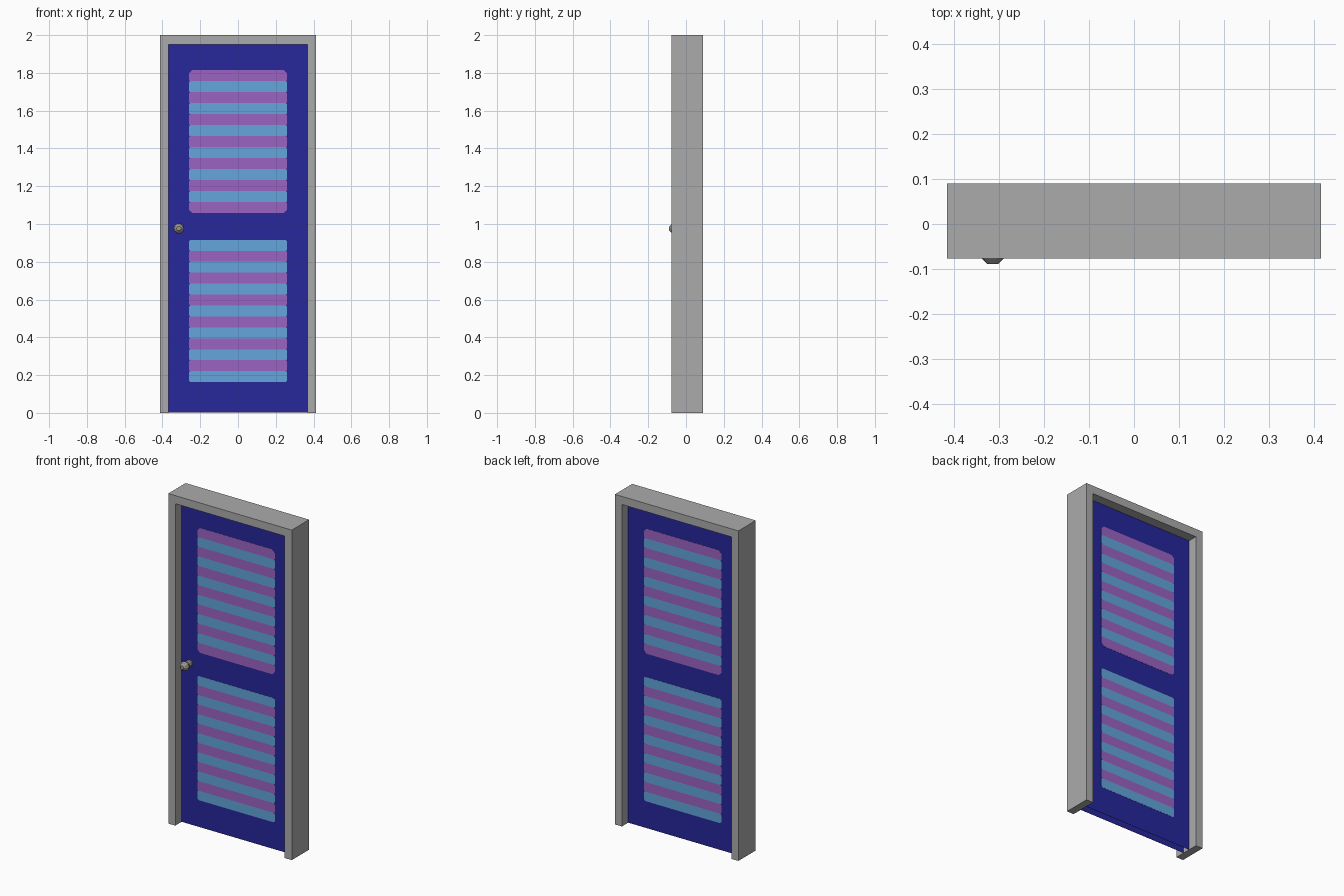
import bpy, bmesh, math
from mathutils import Matrix

if "Cube" in bpy.data.objects:
    bpy.data.objects.remove(bpy.data.objects["Cube"])


def material(name, rgb):
    m = bpy.data.materials.new(name)
    m.diffuse_color = (*rgb, 1)
    m.use_nodes = True
    m.node_tree.nodes["Principled BSDF"].inputs["Base Color"].default_value = m.diffuse_color
    return m


GREY = material("frame grey", (0.41, 0.41, 0.41))
NAVY = material("door navy", (0.02, 0.02, 0.33))
PURPLE = material("slat purple", (0.33, 0.125, 0.54))
BLUE = material("slat blue", (0.125, 0.38, 0.71))
METAL = material("knob metal", (0.33, 0.315, 0.29))


def finish(bm, name, mat):
    bmesh.ops.recalc_face_normals(bm, faces=bm.faces)
    me = bpy.data.meshes.new(name)
    bm.to_mesh(me)
    bm.free()
    me.materials.append(mat)
    ob = bpy.data.objects.new(name, me)
    bpy.context.collection.objects.link(ob)
    return ob


def prism(name, outline, y0, y1, mat):
    """Extrude an outline in x, z from y0 to y1."""
    bm = bmesh.new()
    face = bm.faces.new([bm.verts.new((x, y0, z)) for x, z in outline])
    out = bmesh.ops.extrude_face_region(bm, geom=[face])
    for v in out["geom"]:
        if isinstance(v, bmesh.types.BMVert):
            v.co.y = y1
    return finish(bm, name, mat)


# Door frame: one upside-down U
W, IN, TOP = 0.414, 0.367, 1.951
prism("door_frame",
      [(-W, 0), (-W, 2), (W, 2), (W, 0), (IN, 0), (IN, TOP), (-IN, TOP), (-IN, 0)],
      -0.0765, 0.0895, GREY)

# Hollow door leaf: a thin skin on each side, recessed in the frame
FRONT, BACK, SKIN = -0.017, 0.031, 0.001
leaf = [(-IN, 0.001), (-IN, TOP), (IN, TOP), (IN, 0.001)]
prism("door_front_skin", leaf, FRONT, FRONT + SKIN, NAVY)
prism("door_back_skin", leaf, BACK - SKIN, BACK, NAVY)


# Slats: clipped-corner strips, thin plates on both sides of the leaf
def slat_panel(name, z0, z1, first, second, count=13):
    h = (z1 - z0) / count
    x = 0.26
    for i in range(count):
        a, b = z1 - (i + 1) * h, z1 - i * h
        end = 0.018 if first is PURPLE else 0.009
        ct = end if i == 0 else 0.006
        cb = end if i == count - 1 else 0.006
        outline = [(-x, a + cb), (-x, b - ct), (-x + ct, b), (x - ct, b),
                   (x, b - ct), (x, a + cb), (x - cb, a), (-x + cb, a)]
        mat = second if i % 2 else first
        prism(f"{name}_front_slat_{i + 1}", outline, FRONT - 0.001, FRONT + 0.0005, mat)
        prism(f"{name}_back_slat_{i + 1}", outline, BACK - 0.0005, BACK + 0.001, mat)


slat_panel("upper", 1.058, 1.815, PURPLE, BLUE)
slat_panel("lower", 0.163, 0.916, BLUE, PURPLE)

# Door knob: lathed profile (radius, distance in front of the leaf)
profile = [(0.022, 0), (0.022, 0.012), (0.016, 0.018), (0.016, 0.028),
           (0.025, 0.036), (0.028, 0.048), (0.023, 0.061), (0.012, 0.072)]
SIDES = 10
bm = bmesh.new()
rings = []
for r, d in profile:
    rings.append([bm.verts.new((r * math.cos(math.tau * k / SIDES), -d,
                                r * math.sin(math.tau * k / SIDES)))
                  for k in range(SIDES)])
for lo, hi in zip(rings, rings[1:]):
    for k in range(SIDES):
        n = (k + 1) % SIDES
        bm.faces.new((lo[k], lo[n], hi[n], hi[k]))
bm.faces.new(rings[0])
bm.faces.new(rings[-1])
bm.transform(Matrix.Translation((-0.313, FRONT, 0.976)))
finish(bm, "door_knob", METAL)
